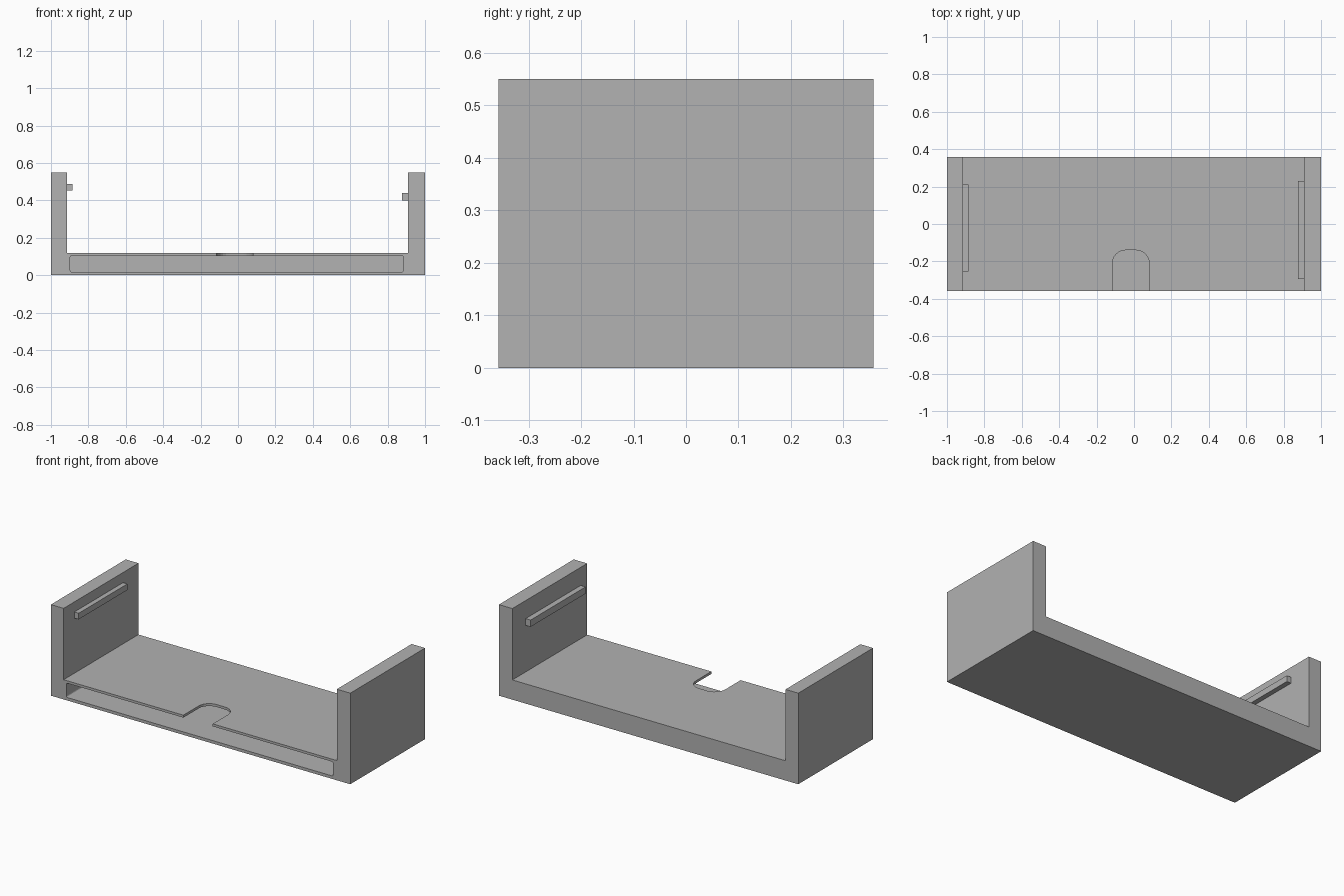
import bpy
import bmesh
import math
from mathutils import Vector

cube = bpy.data.objects.get("Cube")
if cube:
    bpy.data.objects.remove(cube, do_unlink=True)

DEPTH = 0.357      # half depth of the body
FLOOR = 0.119      # top of the base
SLOT_TOP = 0.104

grey = bpy.data.materials.new("plain grey")
grey.use_nodes = True
GREY = (0.445, 0.445, 0.445, 1)
grey.diffuse_color = GREY
grey.node_tree.nodes["Principled BSDF"].inputs["Base Color"].default_value = GREY


def prism(name, outline, offset):
    """Extrude a closed outline of 3D points along an offset."""
    bm = bmesh.new()
    face = bm.faces.new([bm.verts.new(p) for p in outline])
    new = bmesh.ops.extrude_face_region(bm, geom=[face])["geom"]
    verts = [v for v in new if isinstance(v, bmesh.types.BMVert)]
    bmesh.ops.translate(bm, vec=Vector(offset), verts=verts)
    bmesh.ops.recalc_face_normals(bm, faces=bm.faces)
    mesh = bpy.data.meshes.new(name)
    bm.to_mesh(mesh)
    bm.free()
    mesh.materials.append(grey)
    obj = bpy.data.objects.new(name, mesh)
    bpy.context.collection.objects.link(obj)
    return obj


def rounded(x0, x1, v0, v1, radius, steps=6):
    """Rounded rectangle as 2D points, counter-clockwise."""
    centres = [(x1 - radius, v1 - radius), (x0 + radius, v1 - radius),
               (x0 + radius, v0 + radius), (x1 - radius, v0 + radius)]
    points = []
    for quarter, (cx, cv) in enumerate(centres):
        for i in range(steps + 1):
            a = math.pi / 2 * (quarter + i / steps)
            points.append((cx + radius * math.cos(a), cv + radius * math.sin(a)))
    return points


def cut(target, cutter):
    """Subtract the cutter and remove it."""
    mod = target.modifiers.new("cut", 'BOOLEAN')
    mod.operation = 'DIFFERENCE'
    mod.solver = 'EXACT'
    mod.object = cutter
    bpy.context.view_layer.objects.active = target
    bpy.ops.object.modifier_apply(modifier=mod.name)
    bpy.data.objects.remove(cutter, do_unlink=True)


# Body: base and two end walls as one U-shaped profile
profile = [(-1, 0), (1, 0), (1, 0.55), (0.91, 0.55), (0.91, FLOOR),
           (-0.915, FLOOR), (-0.915, 0.55), (-1, 0.55)]
body = prism("body", [(x, -DEPTH, z) for x, z in profile], (0, 2 * DEPTH, 0))

# Drawer slot, open at the front
slot = rounded(-0.897, 0.885, 0.018, SLOT_TOP, 0.008, 3)
cut(body, prism("slot_cutter", [(x, -DEPTH - 0.1, z) for x, z in slot],
                (0, 0.1 + DEPTH + 0.26, 0)))

# Finger notch through the skin above the slot
notch = rounded(-0.115, 0.081, -0.6, -0.14, 0.07)
cut(body, prism("notch_cutter", [(x, y, SLOT_TOP - 0.03) for x, y in notch],
                (0, 0, 0.1)))

# Rails on the inner faces of the walls: x, y and z ranges
rails = {"right_rail": ((-0.92, -0.886), (-0.255, 0.21), (0.452, 0.489)),
         "left_rail": ((0.877, 0.915), (-0.295, 0.23), (0.4, 0.441))}
for name, ((x0, x1), (y0, y1), (z0, z1)) in rails.items():
    ring = [(x0, y0, z0), (x1, y0, z0), (x1, y0, z1), (x0, y0, z1)]
    prism(name, ring, (0, y1 - y0, 0))
